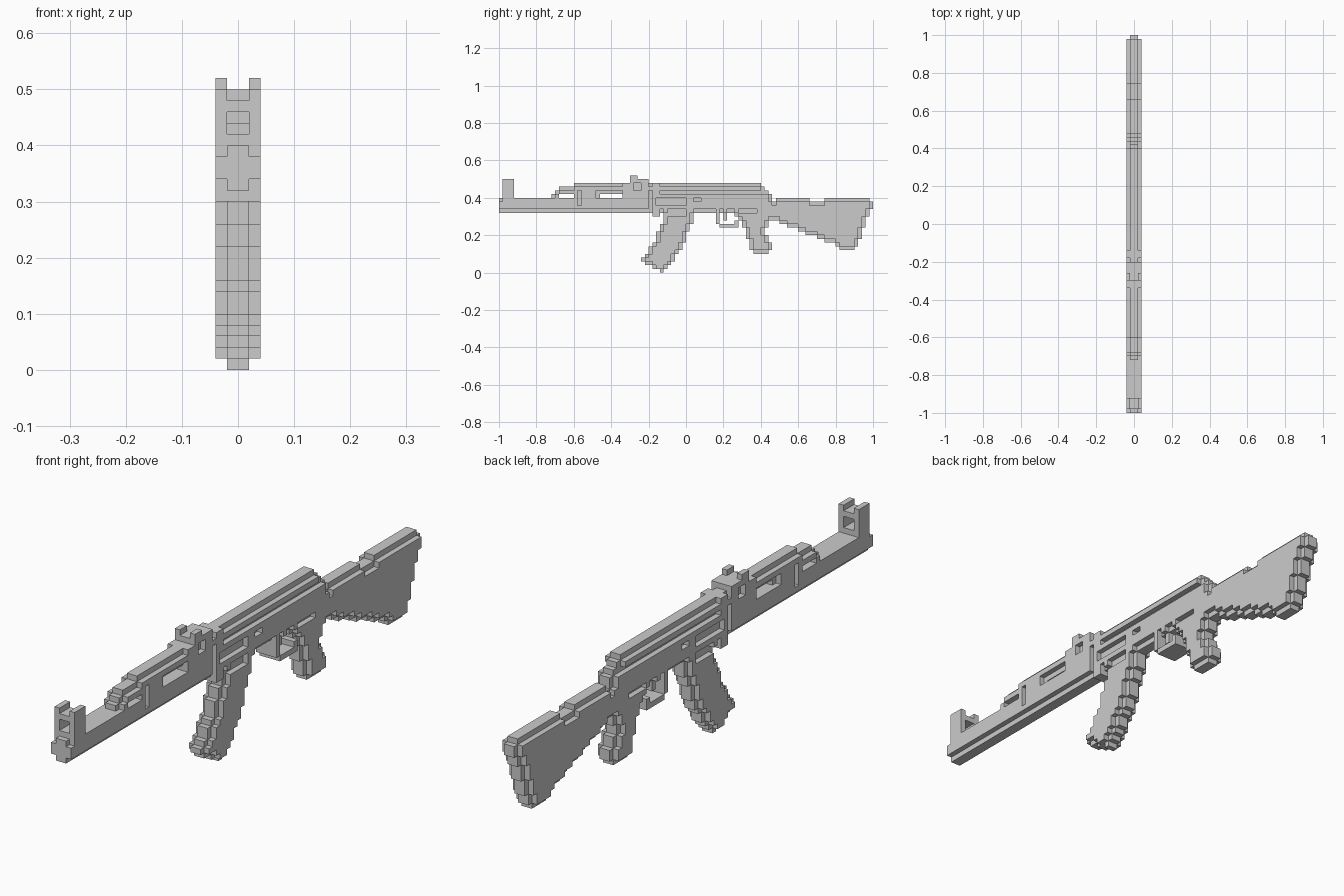
import bpy, bmesh

cube = bpy.data.objects.get("Cube")
if cube:
    bpy.data.objects.remove(cube)

U = 0.02                       # size of one block
X = (-0.04, -0.02, 0.02, 0.04)  # side layer, core layer, side layer

metal = bpy.data.materials.new("plain grey")
metal.use_nodes = True
metal.diffuse_color = (0.6, 0.6, 0.6, 1)
metal.node_tree.nodes["Principled BSDF"].inputs["Base Color"].default_value = (0.6, 0.6, 0.6, 1)


def cells(*rects):
    """Blocks covered by rectangles (y0, y1, z0, z1), in block units."""
    return {(j, k) for a, b, c, d in rects for j in range(a, b) for k in range(c, d)}


def rows(top, *spans):
    """Stacked rows of blocks, from the top row down."""
    return cells(*[(a, b, top - n, top - n + 1) for n, (a, b) in enumerate(spans)])


core, wide, groove, hole = {}, {}, {}, {}


def part(name, body, full=(), cut=(), through=()):
    """body: core outline; full: full-width blocks; cut: side recesses; through: openings."""
    core[name] = body
    wide[name] = cells(*full)
    groove[name] = cells(*cut)
    hole[name] = cells(*through)


# Barrel with its muzzle
part("barrel", cells((0, 40, 16, 20)),
     full=[(0, 1, 17, 19), (1, 40, 17, 20)], cut=[(21, 22, 18, 20)])

# Forked front sight, open in the middle
part("front_sight", cells((1, 4, 20, 21), (1, 4, 23, 24)), full=[(1, 4, 20, 25)])

# Gas tube and upper handguard
part("handguard", cells((14, 35, 20, 21), (15, 35, 21, 22), (16, 35, 22, 23), (20, 35, 23, 24)),
     full=[(33, 35, 20, 24), (20, 33, 20, 21)],
     cut=[(21, 22, 20, 22), (26, 33, 20, 22)],
     through=[(16, 20, 20, 21), (27, 33, 20, 21)])

# Rear sight with two prongs
part("rear_sight", cells((35, 40, 20, 25)),
     full=[(35, 40, 20, 25), (35, 37, 25, 26)], cut=[(36, 38, 22, 24)])

# Receiver and stepped top cover
part("receiver", cells((40, 73, 16, 21), (41, 43, 15, 16)),
     full=[(40, 43, 17, 21), (41, 43, 15, 17)],
     cut=[(40, 41, 17, 21), (42, 50, 18, 20), (52, 54, 19, 20),
          (45, 50, 16, 17), (64, 69, 16, 17)])
part("top_cover", cells((40, 70, 23, 24), (40, 71, 22, 23), (40, 72, 21, 22)),
     full=[(41, 43, 21, 24)], cut=[(40, 41, 21, 22), (43, 72, 21, 22)])

# Curved magazine
part("magazine", rows(15, (44, 52), (44, 52), (44, 52), (43, 51), (43, 51), (42, 50),
                      (42, 50), (42, 50), (41, 49), (40, 49), (40, 48), (39, 47),
                      (38, 47), (39, 46), (41, 45), (43, 44)),
     full=[(42, 44, 1, 2)], cut=[(45, 50, 15, 16)])

# Trigger and its guard
guard = [(58, 59, 13, 16), (59, 64, 12, 13), (63, 64, 13, 14)]
part("trigger_guard", cells(*guard), full=guard)
part("trigger", cells((60, 61, 14, 16)))

# Pistol grip
part("pistol_grip", rows(15, (63, 72), (64, 72), (65, 72), (65, 72), (66, 71), (66, 71),
                         (66, 72), (67, 72), (67, 73), (67, 73), (68, 72)))

# Shoulder stock with a notch on top
part("stock", rows(19, (74, 99), (73, 100), (73, 100), (73, 99), (72, 99), (72, 98),
                   (75, 98), (77, 98), (80, 97), (82, 97), (85, 97), (87, 96),
                   (90, 96), (91, 95)) - cells((83, 87, 19, 20)))

# Side layers follow the joined outline, one block in from its edge
outline = set().union(*core.values())
inset = {(j, k) for j, k in outline
         if {(j + 1, k), (j - 1, k), (j, k + 1), (j, k - 1)} <= outline}
blocks = {}
for name, body in core.items():
    side = ((body & inset) | wide[name]) - groove[name] - hole[name]
    middle = body - hole[name]
    blocks[name] = ({(0, j, k) for j, k in side} | {(1, j, k) for j, k in middle}
                    | {(2, j, k) for j, k in side})
solid = set().union(*blocks.values())

# Outer faces of a block: neighbour direction and the corners of that face
FACES = {
    (-1, 0, 0): ("000", "001", "011", "010"), (1, 0, 0): ("100", "110", "111", "101"),
    (0, -1, 0): ("000", "100", "101", "001"), (0, 1, 0): ("010", "011", "111", "110"),
    (0, 0, -1): ("000", "010", "110", "100"), (0, 0, 1): ("001", "101", "111", "011"),
}

for name, group in blocks.items():
    bm = bmesh.new()
    for i, j, k in sorted(group):
        for (di, dj, dk), corners in FACES.items():
            if (i + di, j + dj, k + dk) not in solid:
                bm.faces.new([bm.verts.new((X[i + int(c[0])], (j + int(c[1])) * U - 1,
                                            (k + int(c[2])) * U)) for c in corners])
    bmesh.ops.remove_doubles(bm, verts=bm.verts, dist=U / 100)
    bmesh.ops.dissolve_limit(bm, angle_limit=0.01, verts=bm.verts, edges=bm.edges)
    mesh = bpy.data.meshes.new(name)
    bm.to_mesh(mesh)
    bm.free()
    mesh.materials.append(metal)
    bpy.context.collection.objects.link(bpy.data.objects.new(name, mesh))
